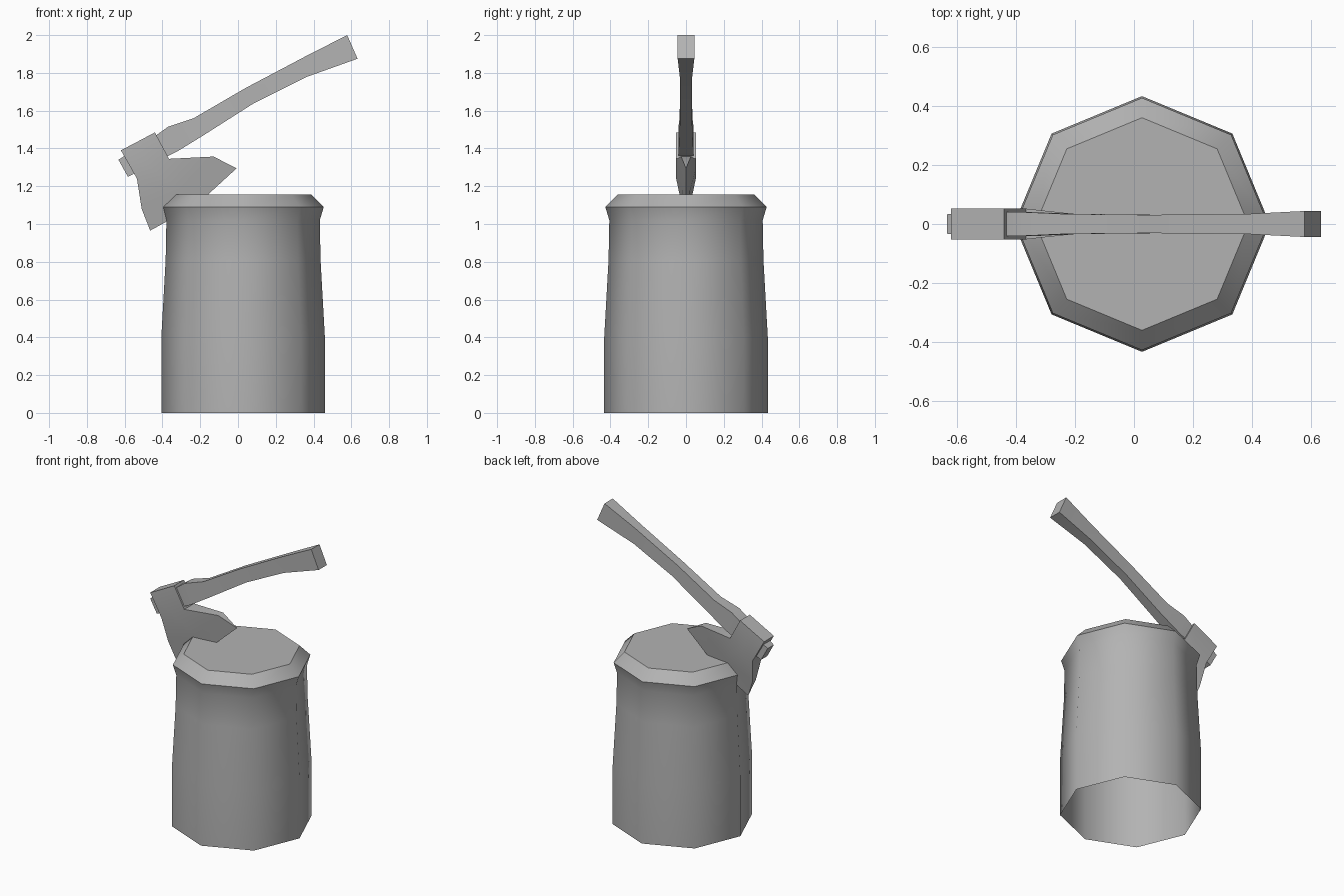
import bpy, bmesh
from math import radians, sin, cos, tau

if "Cube" in bpy.data.objects:
    bpy.data.objects.remove(bpy.data.objects["Cube"])

# One darker grey for all parts
grey = bpy.data.materials.new("dark_grey")
grey.diffuse_color = (0.45, 0.45, 0.45, 1)
grey.use_nodes = True
grey.node_tree.nodes["Principled BSDF"].inputs["Base Color"].default_value = grey.diffuse_color


def finish(name, bm, angle):
    """Turn a bmesh into a named object, smooth below the given angle."""
    me = bpy.data.meshes.new(name)
    bm.to_mesh(me)
    bm.free()
    me.materials.append(grey)
    ob = bpy.data.objects.new(name, me)
    bpy.context.collection.objects.link(ob)
    bpy.ops.object.select_all(action='DESELECT')
    ob.select_set(True)
    bpy.context.view_layer.objects.active = ob
    bpy.ops.object.shade_smooth_by_angle(angle=radians(angle))
    return ob


def loft(bm, rings, cap_start=True, cap_end=True):
    """Skin closed rings of equal size."""
    vs = [[bm.verts.new(p) for p in r] for r in rings]
    n = len(vs[0])
    for a, b in zip(vs, vs[1:]):
        for i in range(n):
            j = (i + 1) % n
            bm.faces.new((a[i], a[j], b[j], b[i]))
    if cap_start:
        bm.faces.new(vs[0][::-1])
    if cap_end:
        bm.faces.new(vs[-1])


# Stump: eight-sided, flared and chamfered at the top, open underneath
bm = bmesh.new()
profile = [(0.433, 0), (0.433, 0.4), (0.41, 0.81), (0.406, 1.02),
           (0.427, 1.09), (0.36, 1.157)]
loft(bm, [[(0.027 + r * cos(tau * i / 8), r * sin(tau * i / 8), z)
           for i in range(8)] for r, z in profile], cap_start=False)
finish("stump", bm, 45.3)

# Axe handle: rectangular sections (upper x, z, lower x, z, half width)
sections = [(-0.633, 1.34, -0.583, 1.25, 0.033),
            (-0.43, 1.472, -0.37, 1.36, 0.040),
            (-0.37, 1.515, -0.32, 1.385, 0.040),
            (-0.235, 1.56, -0.19, 1.465, 0.034),
            (0.04, 1.72, 0.085, 1.64, 0.031),
            (0.362, 1.89, 0.367, 1.78, 0.033),
            (0.578, 2.0, 0.633, 1.875, 0.044)]
bm = bmesh.new()
loft(bm, [[(ux, -w, uz), (lx, -w, lz), (lx, w, lz), (ux, w, uz)]
          for ux, uz, lx, lz, w in sections])
bmesh.ops.recalc_face_normals(bm, faces=bm.faces)
finish("axe_handle", bm, 30)

# Axe head: rows from eye to cutting edge, each heel / middle / toe (x, z, half width)
rows = [[(-0.62, 1.39, 0.052), (-0.53, 1.437, 0.052), (-0.44, 1.485, 0.052)],
        [(-0.535, 1.24, 0.052), (-0.45, 1.292, 0.052), (-0.365, 1.345, 0.052)],
        [(-0.51, 1.08, 0.018), (-0.30, 1.18, 0.022), (-0.13, 1.357, 0.026)],
        [(-0.465, 0.965, 0), (-0.22, 1.10, 0), (-0.007, 1.295, 0)]]
bm = bmesh.new()
loft(bm, [[(x, -w, z) for x, z, w in r] + [(x, w, z) for x, z, w in r[::-1]]
          for r in rows], cap_end=False)
bmesh.ops.remove_doubles(bm, verts=bm.verts, dist=0.0005)
bmesh.ops.recalc_face_normals(bm, faces=bm.faces)
finish("axe_head", bm, 30)
